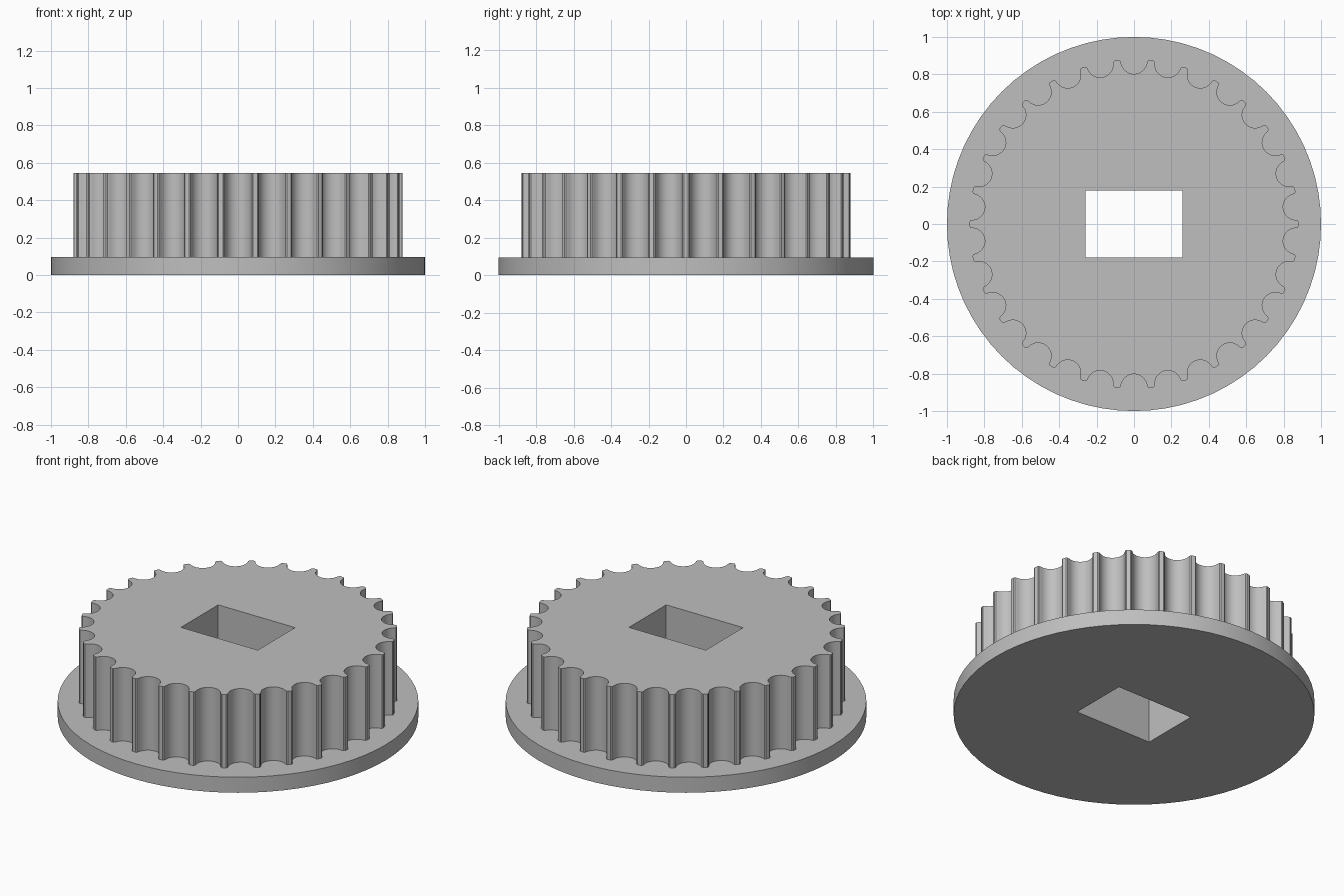
import bpy
import bmesh
from math import sin, cos, pi, radians

if "Cube" in bpy.data.objects:
    bpy.data.objects.remove(bpy.data.objects["Cube"], do_unlink=True)

TEETH = 30
TIP = 0.88            # radius at the tooth tips
GROOVE = 0.07         # radius of each rounded groove
FLANGE_TOP, TOP = 0.095, 0.545
HOLE = [(-0.26, -0.18), (0.26, -0.18), (0.26, 0.18), (-0.26, 0.18)]

grey = bpy.data.materials.new("plain grey")
grey.use_nodes = True
colour = (0.52, 0.52, 0.52, 1)
grey.diffuse_color = colour
grey.node_tree.nodes["Principled BSDF"].inputs["Base Color"].default_value = colour


def circle(radius, count):
    return [(radius * cos(2 * pi * i / count), radius * sin(2 * pi * i / count))
            for i in range(count)]


def toothed_outline():
    # One groove: rounded tooth corner, round bottom, rounded tooth corner
    corner = [(0.081, TIP - 0.003), (0.074, TIP - 0.007), (0.070, TIP - 0.016)]
    steps = 14
    arc = [(GROOVE * cos(pi * i / steps), 0.872 - GROOVE * sin(pi * i / steps))
           for i in range(1, steps)]
    groove = corner + arc + [(-u, r) for u, r in reversed(corner)]
    outline = []
    for k in range(TEETH):
        a = pi / 2 + 2 * pi * k / TEETH
        outline += [(r * cos(a) - u * sin(a) * -1, r * sin(a) - u * cos(a))
                    for u, r in groove]
    return outline


def plate(name, outline, z0, z1):
    # Extrude an outline with the rectangular bore left open
    bm = bmesh.new()
    edges = []
    for loop in (outline, HOLE):
        verts = [bm.verts.new((x, y, z0)) for x, y in loop]
        edges += [bm.edges.new((v, verts[i - 1])) for i, v in enumerate(verts)]
    bmesh.ops.triangle_fill(bm, edges=edges, use_beauty=True, normal=(0, 0, 1))
    result = bmesh.ops.extrude_face_region(bm, geom=bm.faces[:], use_keep_orig=True)
    moved = [g for g in result["geom"] if isinstance(g, bmesh.types.BMVert)]
    bmesh.ops.translate(bm, verts=moved, vec=(0, 0, z1 - z0))
    bmesh.ops.recalc_face_normals(bm, faces=bm.faces[:])
    bmesh.ops.dissolve_limit(bm, angle_limit=radians(0.5),
                             verts=bm.verts[:], edges=bm.edges[:])
    mesh = bpy.data.meshes.new(name)
    bm.to_mesh(mesh)
    bm.free()
    mesh.materials.append(grey)
    obj = bpy.data.objects.new(name, mesh)
    bpy.context.collection.objects.link(obj)
    bpy.ops.object.select_all(action="DESELECT")
    obj.select_set(True)
    bpy.context.view_layer.objects.active = obj
    bpy.ops.object.shade_smooth_by_angle(angle=radians(30))
    return obj


plate("base_flange", circle(1.0, 72), 0, FLANGE_TOP)
plate("toothed_wheel", toothed_outline(), FLANGE_TOP, TOP)
